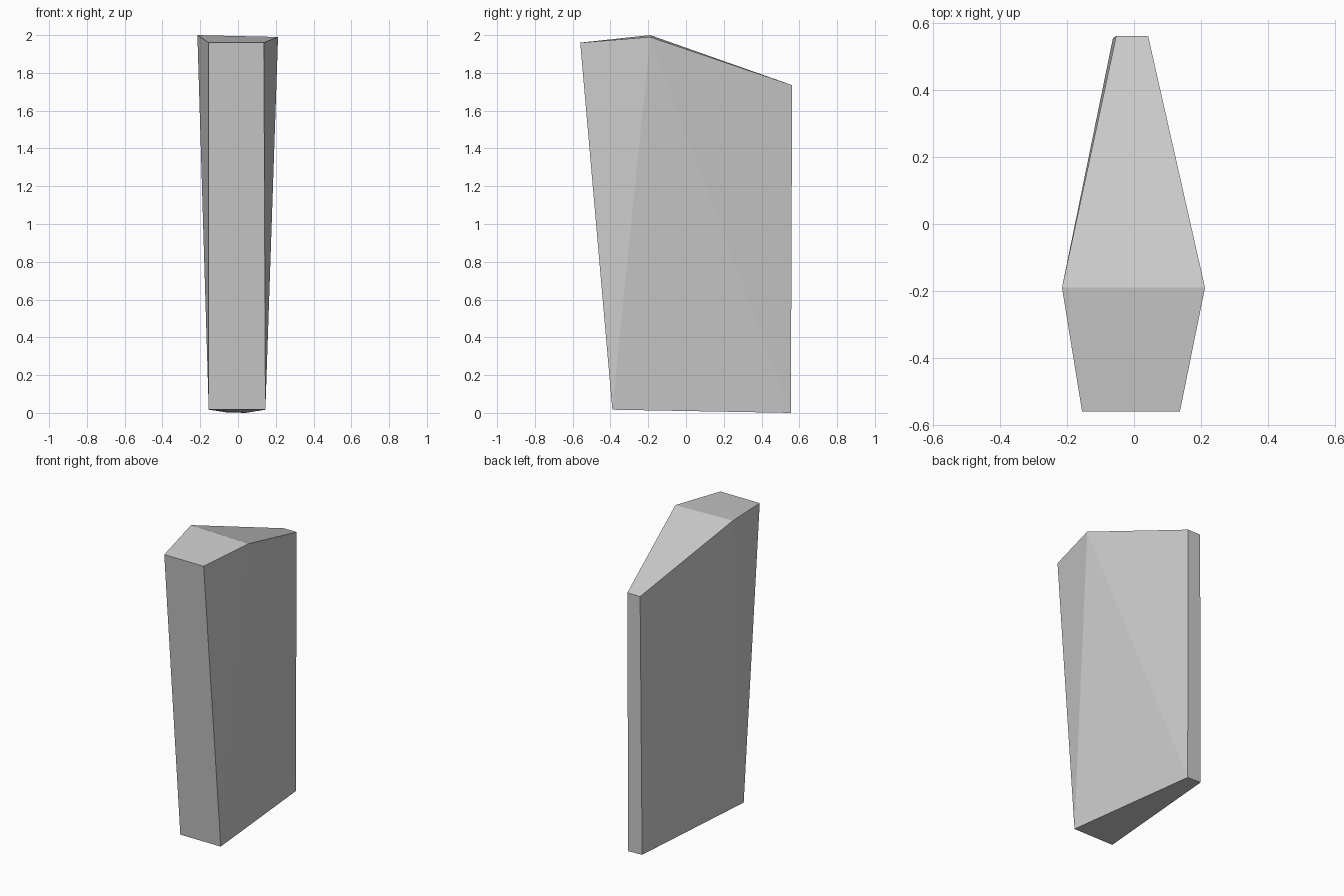
import bpy, bmesh

if "Cube" in bpy.data.objects:
    bpy.data.objects.remove(bpy.data.objects["Cube"])

# Left/right point pairs: (left x, right x, y, left z, right z)
pairs = {
    "bottom_front": (-0.155, 0.145, -0.39, 0.017, 0.017),
    "bottom_back": (-0.063, 0.04, 0.555, 0.003, 0.0),
    "top_front": (-0.155, 0.137, -0.56, 1.96, 1.96),
    "top_ridge": (-0.215, 0.212, -0.19, 2.0, 1.99),
    "top_back": (-0.053, 0.042, 0.562, 1.735, 1.735),
}

bm = bmesh.new()
v = {}
for name, (lx, rx, y, lz, rz) in pairs.items():
    v[name] = (bm.verts.new((lx, y, lz)), bm.verts.new((rx, y, rz)))

# Strips across the width: front, front bevel, sloping top, back, underside
loop = ["bottom_front", "top_front", "top_ridge", "top_back", "bottom_back"]
for a, b in zip(loop, loop[1:] + loop[:1]):
    # split each strip from the right of a to the left of b
    bm.faces.new((v[a][0], v[a][1], v[b][0]))
    bm.faces.new((v[a][1], v[b][1], v[b][0]))

# Faceted sides
for s in (0, 1):
    for tri in (("bottom_front", "top_front", "top_ridge"),
                ("bottom_front", "top_ridge", "bottom_back"),
                ("bottom_back", "top_ridge", "top_back")):
        bm.faces.new([v[n][s] for n in tri])

bmesh.ops.recalc_face_normals(bm, faces=bm.faces)
mesh = bpy.data.meshes.new("tapered_slab")
bm.to_mesh(mesh)
bm.free()
slab = bpy.data.objects.new("tapered_slab", mesh)
bpy.context.collection.objects.link(slab)
